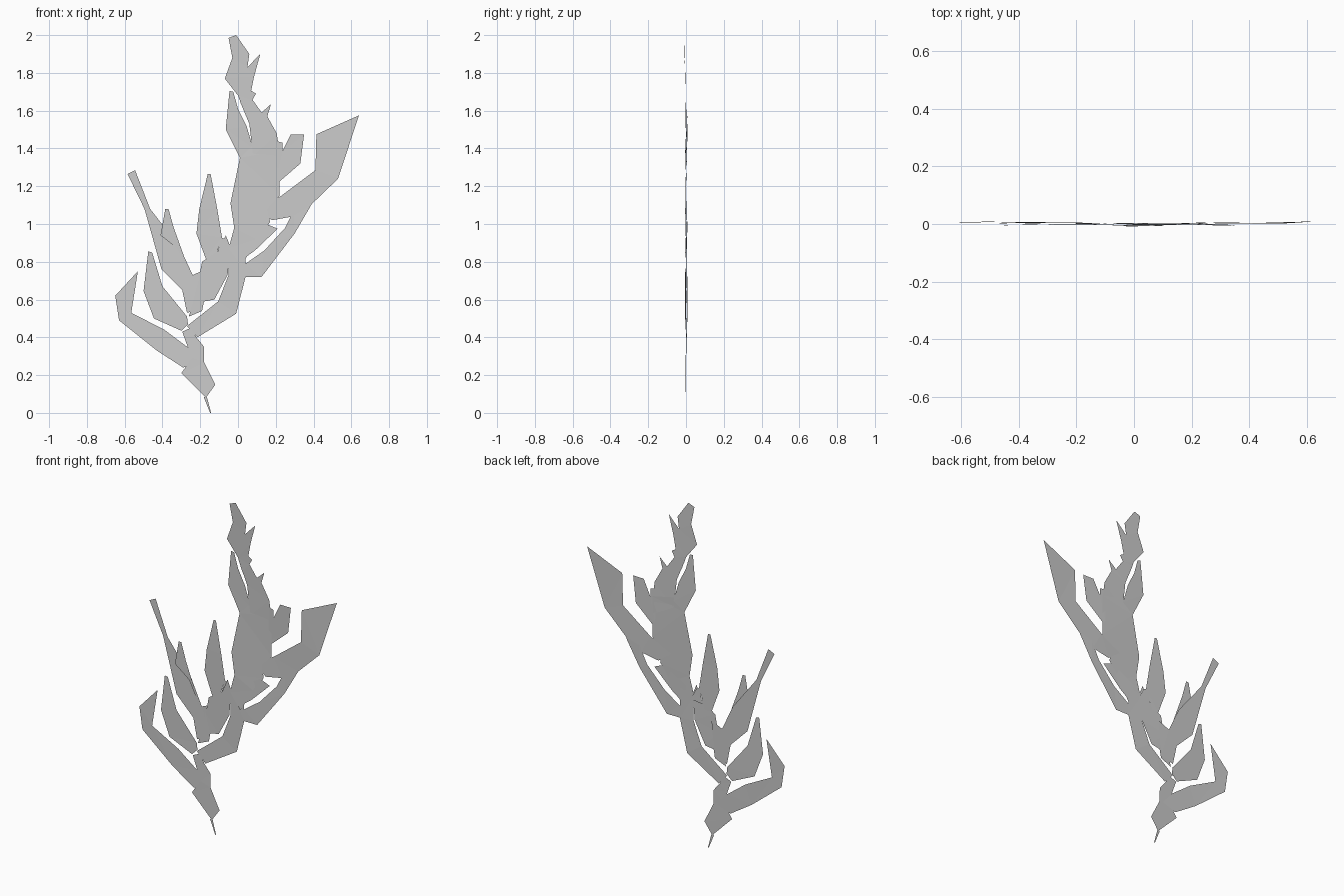
import bpy, bmesh, math


def blade(name, outline, lift=0.0, curl=0.0):
    """Paper-thin leaf from a front outline (x, z); it bends in y away from its first point."""
    bm = bmesh.new()
    face = bm.faces.new([bm.verts.new((x, 0, z)) for x, z in outline])
    face.normal_update()
    if face.normal.y > 0:
        face.normal_flip()
    bmesh.ops.triangulate(bm, faces=bm.faces[:])
    x0, z0 = outline[0]
    for v in bm.verts:
        d = math.hypot(v.co.x - x0, v.co.z - z0)
        v.co.y = lift + curl * d + 0.002 * math.sin(9 * v.co.x + 5 * v.co.z)
    mesh = bpy.data.meshes.new(name)
    bm.to_mesh(mesh)
    bm.free()
    obj = bpy.data.objects.new(name, mesh)
    bpy.context.collection.objects.link(obj)
    return obj


# Stalk and foot of the sprig
blade("stalk", [(-.148, 0), (-.142, 0), (-.165, .085), (-.182, .085)])
blade("foot_leaf", [(-.17, .08), (-.12, .15), (-.18, .27), (-.18, .35), (-.22, .40),
                    (-.25, .45), (-.295, .43), (-.27, .36), (-.245, .29), (-.30, .21)])

# Left leaves, each starting at its base
blade("left_hook_leaf", [(-.20, .27), (-.29, .24), (-.43, .33), (-.63, .49), (-.65, .62),
                         (-.53, .75), (-.565, .53), (-.39, .44), (-.27, .35)], 0, .014)
blade("left_low_leaf", [(-.265, .47), (-.30, .435), (-.445, .50), (-.50, .645), (-.475, .855),
                        (-.455, .85), (-.40, .67), (-.27, .51)], 0, -.012)
blade("left_long_leaf", [(-.19, .55), (-.27, .53), (-.295, .65), (-.405, .76), (-.495, 1.08),
                         (-.585, 1.265), (-.545, 1.285), (-.465, 1.08), (-.31, .88),
                         (-.24, .73), (-.17, .76)], .002, .006)
blade("left_thin_leaf", [(-.25, .73), (-.32, .87), (-.41, .94), (-.385, 1.08),
                         (-.368, 1.08), (-.34, .98)], -.002, -.010)
blade("left_upright_leaf", [(-.125, .81), (-.17, .815), (-.22, .95), (-.205, 1.08),
                            (-.16, 1.265), (-.145, 1.265), (-.11, 1.08), (-.085, .93)], 0, .006)

# Stem: branch cluster, lower run and trunk
blade("branch_cluster", [(-.26, .51), (-.19, .54), (-.18, .59), (-.125, .60), (-.055, .73),
                         (-.04, .88), (-.065, .94), (-.10, .86), (-.19, .80), (-.21, .70)], -.003)
blade("lower_stem", [(-.27, .46), (-.215, .40), (-.01, .525), (.04, .72), (.04, .90),
                     (-.05, .87), (-.05, .73), (-.105, .59)], .002)
blade("trunk", [(.02, .78), (.10, .92), (.17, 1.01), (.155, 1.08), (.22, 1.15), (.22, 1.39),
                (.08, 1.42), (.01, 1.35), (-.04, 1.11), (-.02, .98), (-.05, .87)], -.004, .006)
blade("bud_left", [(-.03, .85), (-.11, .84), (-.09, .93), (-.07, .92)], .003)

# Large forked right leaf and the shards beside it
blade("right_large_leaf", [(.10, 1.08), (.18, 1.02), (.29, 1.04), (.39, 1.105), (.53, 1.24),
                           (.64, 1.575), (.415, 1.475), (.41, 1.285), (.23, 1.15)], -.001, .012)
blade("right_lower_lobe", [(.04, .72), (.125, .72), (.30, .95), (.39, 1.105), (.30, 1.08),
                           (.25, .98), (.14, .86), (.04, .79)], .002, .006)
blade("right_shard", [(0, .92), (.02, .81), (.09, .86), (.21, .975), (.15, 1.0)], -.001, -.015)
blade("right_small_leaf", [(.20, 1.24), (.22, 1.225), (.33, 1.32), (.35, 1.475),
                           (.28, 1.475), (.235, 1.385), (.235, 1.43), (.20, 1.44)], 0, -.016)

# Upper leaves and crown
blade("upper_left_leaf", [(.08, 1.40), (.01, 1.35), (-.065, 1.5), (-.045, 1.705),
                          (-.025, 1.70), (.0, 1.61), (.045, 1.52)], .002, -.012)
blade("upper_stem", [(.19, 1.30), (.08, 1.36), (.06, 1.53), (.01, 1.65), (.075, 1.66), (.125, 1.59),
                     (.175, 1.635), (.155, 1.57), (.205, 1.48), (.22, 1.38)], 0, -.008)
blade("crown", [(.075, 1.655), (.095, 1.69), (.07, 1.705), (.085, 1.78), (.118, 1.90),
                (.05, 1.83), (.06, 1.90), (-.01, 2.0), (-.05, 1.985), (-.03, 1.88),
                (-.07, 1.77), (.0, 1.68), (.03, 1.60)], -.003, -.012)
